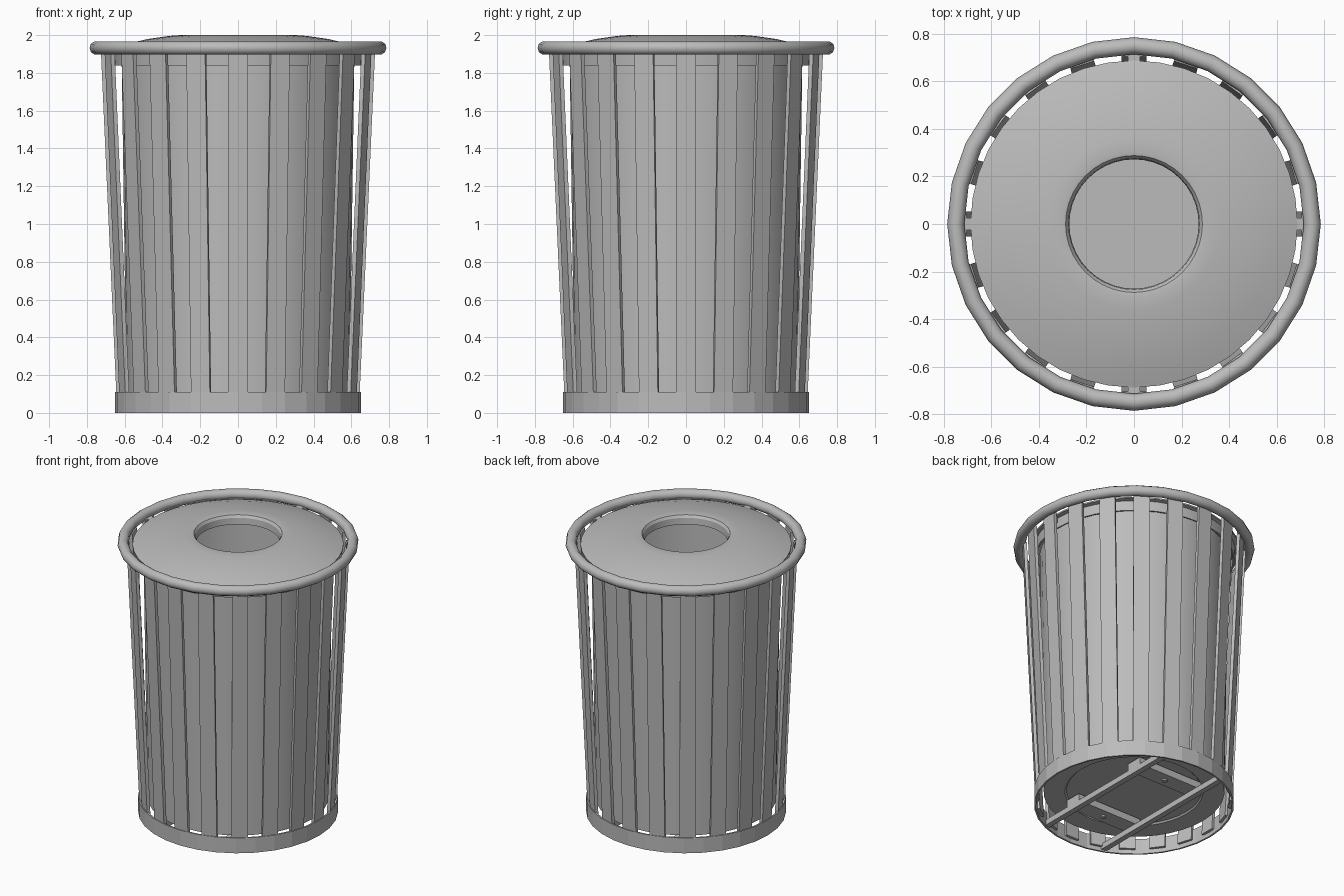
import bpy, bmesh, math
from mathutils import Matrix

if "Cube" in bpy.data.objects:
    bpy.data.objects.remove(bpy.data.objects["Cube"])

GREY = (0.5, 0.5, 0.5, 1.0)
metal = bpy.data.materials.new("grey_metal")
metal.use_nodes = True
metal.diffuse_color = GREY
metal.node_tree.nodes["Principled BSDF"].inputs["Base Color"].default_value = GREY


def finish(name, bm, smooth=None):
    bmesh.ops.recalc_face_normals(bm, faces=bm.faces)
    mesh = bpy.data.meshes.new(name)
    bm.to_mesh(mesh)
    bm.free()
    mesh.materials.append(metal)
    obj = bpy.data.objects.new(name, mesh)
    bpy.context.collection.objects.link(obj)
    if smooth:
        bpy.ops.object.select_all(action="DESELECT")
        obj.select_set(True)
        bpy.context.view_layer.objects.active = obj
        bpy.ops.object.shade_smooth_by_angle(angle=math.radians(smooth))
    return obj


def lathe(name, profile, sides, smooth=None):
    """Turn a closed (radius, height) profile around the z axis."""
    bm = bmesh.new()
    verts = [bm.verts.new((0, -r, z)) for r, z in profile]
    edges = [bm.edges.new((v, verts[i - 1])) for i, v in enumerate(verts)]
    bmesh.ops.spin(bm, geom=verts + edges, axis=(0, 0, 1), cent=(0, 0, 0),
                   angle=math.tau, steps=sides, use_duplicate=False)
    bmesh.ops.remove_doubles(bm, verts=bm.verts, dist=0.0005)
    return finish(name, bm, smooth)


def box(name, centre, size, turn=0.0, lean=0.0):
    """Box whose top is shifted outwards (-y) by lean, then turned about z."""
    bm = bmesh.new()
    bmesh.ops.create_cube(bm, size=1)
    for v in bm.verts:
        v.co = [c + s * k for c, s, k in zip(centre, size, v.co)]
        if v.co.z > centre[2]:
            v.co.y -= lean
    bm.transform(Matrix.Rotation(turn, 4, "Z"))
    return finish(name, bm)


# Base hoop
lathe("base_hoop", [(0.652, 0), (0.652, 0.11), (0.64, 0.11), (0.64, 0)], 32)

# Round top rail
rail = [(0.75 + 0.036 * math.cos(math.tau * i / 10),
         1.932 + 0.036 * math.sin(math.tau * i / 10)) for i in range(10)]
lathe("top_rail", rail, 28, smooth=40)

# Inner bin with an open top and a recessed floor
lathe("inner_bin", [(0, 0.11), (0.44, 0.11), (0.45, 0.1), (0.59, 0.1),
                    (0.616, 1.87), (0.606, 1.87), (0.58, 0.12), (0, 0.12)], 40, smooth=30)

# Domed lid with a rolled opening and a skirt
lathe("lid", [(0.272, 1.935), (0.276, 1.98), (0.288, 1.997), (0.305, 2.0),
              (0.36, 1.996), (0.475, 1.98), (0.6, 1.951), (0.688, 1.922),
              (0.688, 1.912), (0.66, 1.908), (0.655, 1.84), (0.645, 1.84),
              (0.645, 1.905), (0.47, 1.965), (0.32, 1.982), (0.284, 1.935)], 40, smooth=30)

# Leaning side slats
SLATS = 20
for i in range(SLATS):
    box(f"slat_{i + 1}", (0, -0.63, 0.975), (0.105, 0.022, 1.89),
        math.tau * i / SLATS, lean=0.085)

# Four tabs that centre the lid inside the slats
for i in range(4):
    box(f"lid_tab_{i + 1}", (0, -0.69, 1.89), (0.05, 0.035, 0.06), math.tau * i / 4)

# Floor supports: two long bars, two cross plates and their bolts
for side in (-1, 1):
    box(f"floor_bar_{'left' if side > 0 else 'right'}", (side * 0.24, 0, 0.03),
        (0.04, 1.19, 0.04))
    end = "back" if side > 0 else "front"
    box(f"cross_plate_{end}", (0, side * 0.31, 0.075), (0.52, 0.12, 0.05))
    bm = bmesh.new()
    bmesh.ops.create_cone(bm, cap_ends=True, segments=12, radius1=0.018, radius2=0.018,
                          depth=0.012, matrix=Matrix.Translation((0, side * 0.31, 0.046)))
    finish(f"bolt_{end}", bm)
